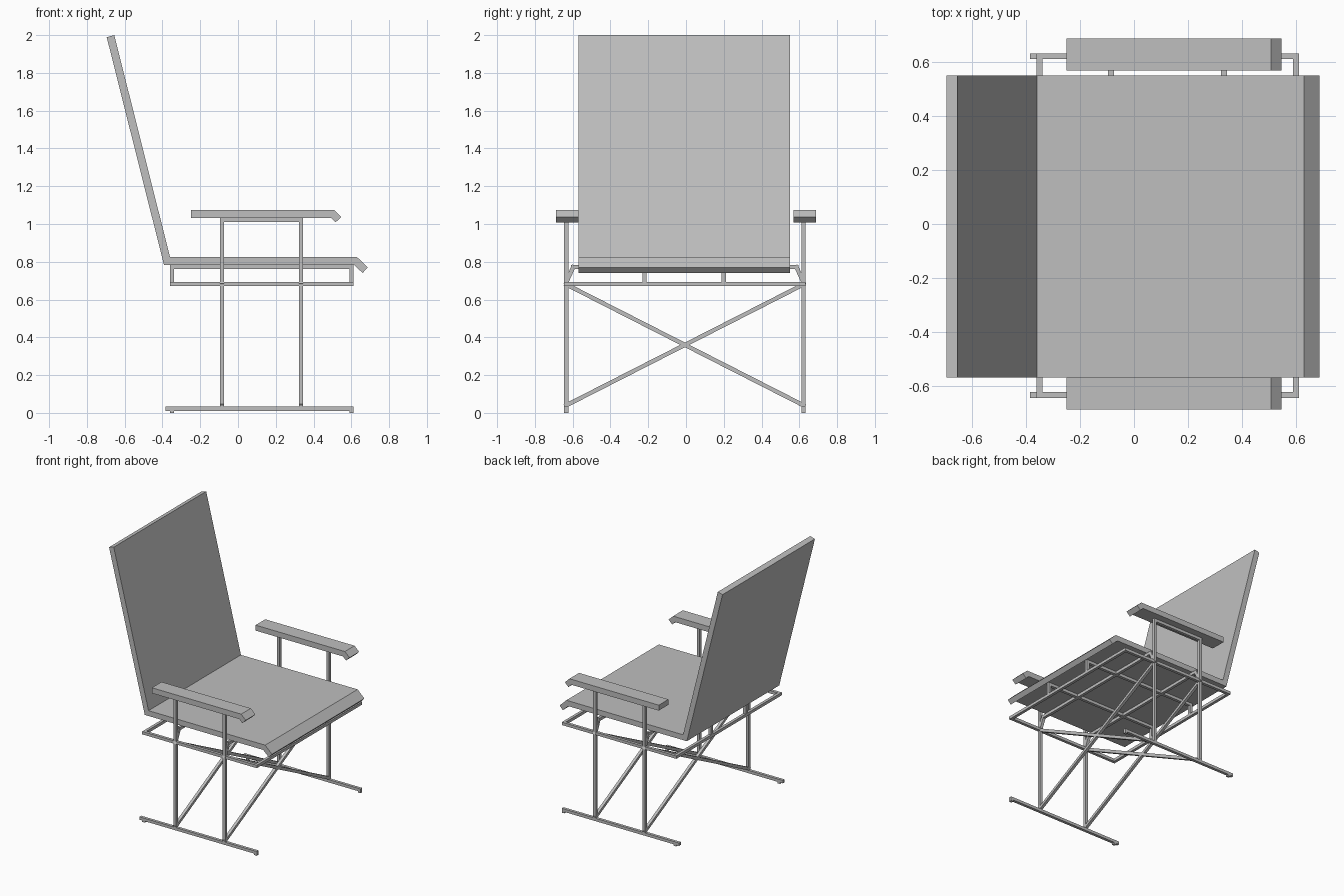
import bpy
import bmesh
from mathutils import Vector, Matrix

if "Cube" in bpy.data.objects:
    bpy.data.objects.remove(bpy.data.objects["Cube"], do_unlink=True)

grey = bpy.data.materials.new("plain_grey")
grey.use_nodes = True
colour = (0.52, 0.52, 0.52, 1)
grey.diffuse_color = colour
grey.node_tree.nodes["Principled BSDF"].inputs["Base Color"].default_value = colour

ROD = 0.022            # square rod width
H = ROD / 2
POSTS = (-0.085, 0.333)
SIDES = {"front": -0.634, "back": 0.622}
REAR, FORE = -0.35, 0.60


def finish(name, bm):
    bmesh.ops.recalc_face_normals(bm, faces=bm.faces)
    mesh = bpy.data.meshes.new(name)
    bm.to_mesh(mesh)
    bm.free()
    mesh.materials.append(grey)
    obj = bpy.data.objects.new(name, mesh)
    bpy.context.scene.collection.objects.link(obj)
    return obj


def rods(name, segments):
    """Square rods between pairs of points, overlapping half a width at joints."""
    bm = bmesh.new()
    for a, b in segments:
        a, b = Vector(a), Vector(b)
        d = b - a
        z = d.normalized()
        x = Vector((0, 1, 0)) if abs(z.x) > 0.9 else Vector((1, 0, 0))
        y = z.cross(x)
        rot = Matrix((x, y, z)).transposed().to_4x4()
        size = Matrix.Diagonal((ROD, ROD, d.length + ROD, 1))
        bmesh.ops.create_cube(bm, size=1, matrix=Matrix.Translation((a + b) / 2) @ rot @ size)
    return finish(name, bm)


def path(points, closed=False):
    pairs = list(zip(points, points[1:]))
    return pairs + [(points[-1], points[0])] if closed else pairs


def slab(name, profile, y0, y1):
    """Extrude an x-z profile along y."""
    bm = bmesh.new()
    face = bm.faces.new([bm.verts.new((x, y0, z)) for x, z in profile])
    out = bmesh.ops.extrude_face_region(bm, geom=[face])
    verts = [v for v in out["geom"] if isinstance(v, bmesh.types.BMVert)]
    bmesh.ops.translate(bm, verts=verts, vec=(0, y1 - y0, 0))
    return finish(name, bm)


# Seat and backrest in one bent sheet
slab("seat_and_backrest", [
    (-0.36, 0.825), (0.63, 0.825), (0.687, 0.77), (0.66, 0.741), (0.613, 0.784),
    (-0.392, 0.784), (-0.695, 1.989), (-0.655, 2.0)], -0.57, 0.55)

# Armrests with turned-down tips
arm = [(-0.25, 1.033), (-0.25, 1.075), (0.508, 1.075), (0.547, 1.038),
       (0.517, 1.009), (0.492, 1.033)]
slab("front_armrest", arm, -0.687, -0.57)
slab("back_armrest", arm, 0.57, 0.687)

# Side hoops, runners and feet
for side, y in SIDES.items():
    p, q = POSTS
    rods(side + "_side_hoop", path([(p, y, 0.022), (p, y, 1.022), (q, y, 1.022), (q, y, 0.022)]))
    rods(side + "_runner", [((-0.374, y, 0.022), (0.60, y, 0.022))])
    rods(side + "_runner_feet", [((x, y, H), (x, y, 0.022)) for x in (REAR, FORE)])

# Lower rectangular frame
y0, y1 = SIDES.values()
rods("lower_frame", path([(REAR, y0, 0.683), (FORE, y0, 0.683),
                          (FORE, y1, 0.683), (REAR, y1, 0.683)], True))

# Lengthwise seat supports
for name, y in (("front", -0.22), ("back", 0.20)):
    rods(name + "_seat_support", path([(REAR, y, 0.683), (REAR, y, 0.772),
                                       (FORE, y, 0.772), (FORE, y, 0.683)]))

# Crosswise supports with sloped ends, and crossed braces
for name, x in zip(("rear", "fore"), POSTS):
    rods(name + "_cross_support", path([(x, y0, 0.69), (x, y0 + 0.037, 0.772),
                                        (x, y1 - 0.037, 0.772), (x, y1, 0.69)]))
    rods(name + "_crossed_braces", [((x, y0, 0.04), (x, y1, 0.68)),
                                    ((x, y0, 0.68), (x, y1, 0.04))])
